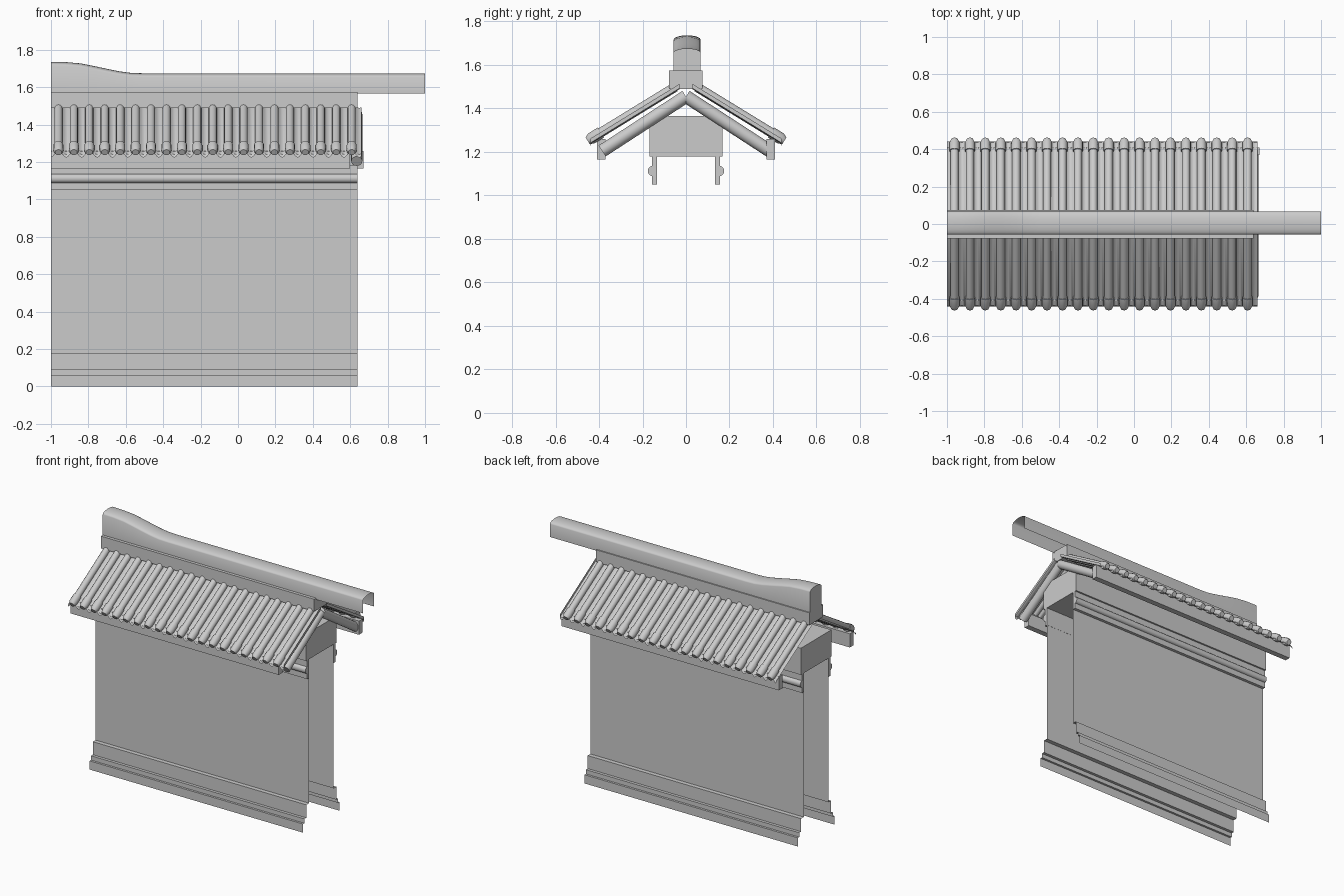
import bpy, bmesh, math
from mathutils import Vector

if "Cube" in bpy.data.objects:
    bpy.data.objects.remove(bpy.data.objects["Cube"])

PITCH, N, X0 = 0.0825, 20, -0.96
SLOPE = 0.613


def finish(name, bm, smooth=True):
    bmesh.ops.remove_doubles(bm, verts=bm.verts, dist=0.0002)
    bmesh.ops.recalc_face_normals(bm, faces=bm.faces)
    me = bpy.data.meshes.new(name)
    bm.to_mesh(me)
    bm.free()
    ob = bpy.data.objects.new(name, me)
    bpy.context.collection.objects.link(ob)
    if smooth:
        bpy.context.view_layer.objects.active = ob
        ob.select_set(True)
        bpy.ops.object.shade_smooth_by_angle(angle=math.radians(35))
        ob.select_set(False)
    return ob


def loft(bm, rings, closed=True, caps=(True, True)):
    vs = [[bm.verts.new(p) for p in r] for r in rings]
    n = len(vs[0])
    for a, b in zip(vs, vs[1:]):
        for i in range(n if closed else n - 1):
            j = (i + 1) % n
            bm.faces.new((a[i], a[j], b[j], b[i]))
    if caps[0]:
        bm.faces.new(vs[0])
    if caps[1]:
        bm.faces.new(vs[-1])


def extrude(name, prof, x0, x1, closed=True):
    bm = bmesh.new()
    loft(bm, [[(x, y, z) for y, z in prof] for x in (x0, x1)],
         closed, (closed, closed))
    return finish(name, bm)


def box(name, x0, x1, y0, y1, z0, z1):
    return extrude(name, [(y0, z0), (y1, z0), (y1, z1), (y0, z1)], x0, x1)


def tube(bm, start, direction, stations, sides=12):
    # stations: (distance along axis, radius)
    d = Vector(direction).normalized()
    u = Vector((1, 0, 0))
    w = d.cross(u)
    rings = []
    for t, r in stations:
        c = Vector(start) + d * t
        rings.append([c + r * (math.cos(a) * u + math.sin(a) * w)
                      for a in (2 * math.pi * i / sides for i in range(sides))])
    loft(bm, rings)


def tile_z(y):
    return 1.489 - SLOPE * (y - 0.065)


for s, side in ((-1, "front"), (1, "back")):
    # thin wall sheet with stepped plinth
    wall = [(.20, 0), (.20, .06), (.185, .06), (.185, .09), (.165, .09),
            (.165, .18), (.135, .18), (.135, 1.18)]
    extrude(side + "_wall", [(s * y, z) for y, z in wall], -1, .64, False)

    # cornice strip with a half-round moulding
    bead = [(.156 + .019 * math.sin(math.pi * i / 8),
             1.112 - .023 * math.cos(math.pi * i / 8)) for i in range(9)]
    strip = [(.134, 1.05), (.156, 1.05)] + bead + [(.156, 1.18), (.134, 1.18)]
    extrude(side + "_cornice", [(s * y, z) for y, z in strip], -1, .64)

    # eave board
    box(side + "_eave_board", -1, .6 if s < 0 else .67,
        *sorted((s * .37, s * .41)), 1.165, 1.26)

    # round cover tiles with wider end tiles
    bm = bmesh.new()
    for i in range(N):
        tube(bm, (X0 + i * PITCH, s * .05, tile_z(.05)), (0, s, -SLOPE),
             [(0, .022), (.40, .022), (.40, .027), (.452, .027), (.472, .018)])
    finish(side + "_cover_tiles", bm)

    # corrugated pan tiles with a drip edge
    bm = bmesh.new()
    rows = []
    steps = 8 * N + 5
    for y, drop in ((.03, 0), (.435, 0), (.44, .014)):
        row = []
        for k in range(steps):
            x = -1 + k * PITCH / 8
            c = math.cos(2 * math.pi * (x - X0) / PITCH)
            row.append((min(x, .66), s * y,
                        tile_z(y) - .010 + .012 * c - drop * (1 - c) / 2))
        rows.append(row)
    loft(bm, rows, False, (False, False))
    finish(side + "_pan_tiles", bm)

    # gable roll below the end of the roof
    bm = bmesh.new()
    tube(bm, (.635, 0, 1.455), (0, s, -.65), [(0, .03), (.46, .03)], 16)
    finish(side + "_gable_roll", bm)

# core beam under the roof and ridge base
box("core_beam", -1, .64, -.168, .168, 1.18, 1.365)
box("ridge_base", -1, .64, -.078, .075, 1.49, 1.575)

# hollow ridge cap, rising toward the left end
bm = bmesh.new()
rings = []
for x, top in ((-1, 1.736), (-.92, 1.734), (-.84, 1.727), (-.77, 1.713),
               (-.70, 1.698), (-.63, 1.684), (-.57, 1.676), (-.5, 1.674), (1, 1.674)):
    arc = [(x, .005 - .062 * math.cos(math.pi * i / 10),
            top - .02 + .02 * math.sin(math.pi * i / 10)) for i in range(11)]
    rings.append([(x, -.057, 1.565)] + arc + [(x, .067, 1.565)])
loft(bm, rings, False, (True, False))
finish("ridge_cap", bm)
